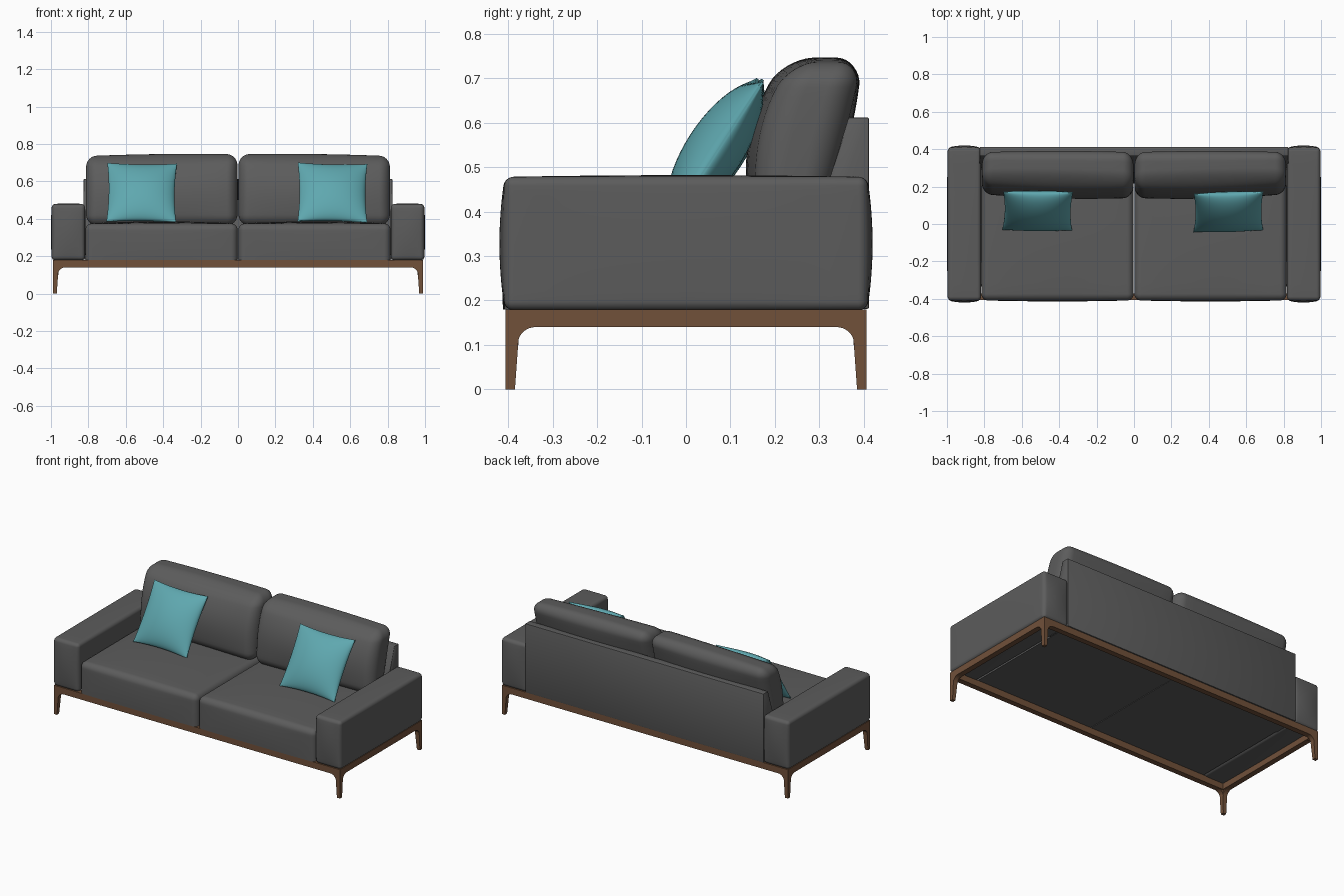
import bpy, bmesh, math
from mathutils import Matrix, Vector

if "Cube" in bpy.data.objects:
    bpy.data.objects.remove(bpy.data.objects["Cube"])


def material(name, rgb):
    m = bpy.data.materials.new(name)
    m.diffuse_color = (*rgb, 1)
    m.use_nodes = True
    m.node_tree.nodes["Principled BSDF"].inputs["Base Color"].default_value = m.diffuse_color
    return m


FABRIC = material("charcoal fabric", (0.107, 0.107, 0.107))
TEAL = material("teal fabric", (0.114, 0.39, 0.43))
WOOD = material("walnut wood", (0.165, 0.082, 0.042))


def finish(name, bm, mat, smooth=True):
    bmesh.ops.recalc_face_normals(bm, faces=bm.faces)
    me = bpy.data.meshes.new(name)
    bm.to_mesh(me)
    bm.free()
    me.materials.append(mat)
    ob = bpy.data.objects.new(name, me)
    bpy.context.collection.objects.link(ob)
    if smooth:
        bpy.ops.object.select_all(action='DESELECT')
        ob.select_set(True)
        bpy.context.view_layer.objects.active = ob
        bpy.ops.object.shade_smooth_by_angle(angle=math.radians(40))
    return ob


def soft_box(name, lo, hi, r, bulge=(0, 0, 0), floor=None, deform=None):
    """Rounded box with bulging faces; floor flattens its underside."""
    seg, k = 20, 4
    lo, hi = Vector(lo), Vector(hi)
    c, h = (lo + hi) / 2, (hi - lo) / 2
    bm = bmesh.new()
    bmesh.ops.create_cube(bm, size=2)
    bmesh.ops.subdivide_edges(bm, edges=bm.edges[:], cuts=seg - 1, use_grid_fill=True)

    def spread(u, half):
        i = round((abs(u)) * seg / 2)
        core, n = half - r, seg // 2 - k
        s = 1 if u >= 0 else -1
        if i <= n:
            return s * core * i / n, 0
        return s * core, s * r * math.tan(math.radians(45) * (i - n) / k)

    for v in bm.verts:
        parts = [spread(v.co[i], h[i]) for i in range(3)]
        p = Vector([a for a, _ in parts])
        d = Vector([b for _, b in parts])
        p += d.normalized() * r
        q = [max(-1, min(1, p[i] / h[i])) for i in range(3)]
        for i in range(3):
            j, m = (i + 1) % 3, (i + 2) % 3
            p[i] += bulge[i] * q[i] * (1 - q[j] ** 2) * (1 - q[m] ** 2)
        p += c
        if floor is not None:
            p.z = max(p.z, floor)
        v.co = deform(p) if deform else p
    return finish(name, bm, FABRIC)


def add_prism(bm, pts_a, pts_b):
    """Solid between two matching outlines."""
    a = [bm.verts.new(p) for p in pts_a]
    b = [bm.verts.new(p) for p in pts_b]
    bm.faces.new(a)
    bm.faces.new(b[::-1])
    for i in range(len(a)):
        j = (i + 1) % len(a)
        bm.faces.new((a[i], b[i], b[j], a[j]))


def add_box(bm, lo, hi):
    ring = [(lo[0], lo[1]), (hi[0], lo[1]), (hi[0], hi[1]), (lo[0], hi[1])]
    add_prism(bm, [(x, y, lo[2]) for x, y in ring], [(x, y, hi[2]) for x, y in ring])


# wooden base frame: four rails
X, Y, Z0, Z1, W = 0.99, 0.406, 0.14, 0.18, 0.034
bm = bmesh.new()
for s in (-1, 1):
    add_box(bm, (-X, min(s * Y, s * (Y - W)), Z0), (X, max(s * Y, s * (Y - W)), Z1))
    add_box(bm, (min(s * X, s * (X - W)), -Y + W, Z0), (max(s * X, s * (X - W)), Y - W, Z1))
finish("base_frame", bm, WOOD, False)

# tapered corner legs with curved brackets along both rails
R = 0.04
arc = [(0.027 + R - R * math.cos(t * math.pi / 16), 0.10 + R * math.sin(t * math.pi / 16))
       for t in range(9)]
bracket = arc + [(0.02, 0.14), (0.02, 0.10)]
for sx, xn in ((-1, "left"), (1, "right")):
    for sy, yn in ((-1, "front"), (1, "back")):
        bm = bmesh.new()

        def corner(dx, dy, z):
            return (sx * (X - dx), sy * (Y - dy), z)

        def square(w, z):
            return [corner(0, 0, z), corner(w, 0, z), corner(w, w, z), corner(0, w, z)]

        add_prism(bm, square(0.021, 0), square(0.031, Z0))
        add_prism(bm, [corner(d, 0, z) for d, z in bracket], [corner(d, 0.029, z) for d, z in bracket])
        add_prism(bm, [corner(0, d, z) for d, z in bracket], [corner(0.029, d, z) for d, z in bracket])
        finish(f"{yn}_{xn}_leg", bm, WOOD)

# sloped back panel
prof = [(0.25, 0.181), (0.412, 0.181), (0.412, 0.612), (0.366, 0.612), (0.325, 0.48)]
bm = bmesh.new()
add_prism(bm, [(-0.825, y, z) for y, z in prof], [(0.825, y, z) for y, z in prof])
bmesh.ops.bevel(bm, geom=bm.edges[:], offset=0.004, segments=2, affect='EDGES', profile=0.5)
finish("back_panel", bm, FABRIC)


def back_shape(p):
    """Lean the cushion back, with a front that curves over at the top."""
    t = (p.z - 0.375) / 0.365
    s = (p.y + 1) / 2
    inner = 1 - abs(p.x) / 0.81
    return p


def lean(p):
    t = max(0, (p.z - 0.375) / 0.365)
    f = (p.y - 0.14) / 0.16                     # 0 at front, 1 at back
    inner = 1 - min(1, abs(p.x) / 0.81)
    front = 0.085 * t ** 3 - 0.02 * inner + 0.018
    back = 0.098 * t
    p.y += front * (1 - f) + back * f
    p.z += 0.010 * inner * t
    return p


for s, n in ((-1, "left"), (1, "right")):
    def span(a, b):
        return min(s * a, s * b), max(s * a, s * b)

    # arm
    a, b = span(0.818, 0.996)
    soft_box(f"{n}_arm", (a, -0.408, 0.178), (b, 0.408, 0.478), 0.02, (0.004, 0.012, 0.004))
    # seat cushion
    a, b = span(0.002, 0.816)
    soft_box(f"{n}_seat", (a, -0.408, 0.13), (b, 0.34, 0.374), 0.035, (0, 0.006, 0.012), floor=0.18)
    # back cushion
    a, b = span(0.005, 0.81)
    soft_box(f"{n}_back_cushion", (a, 0.14, 0.365), (b, 0.30, 0.735), 0.055,
             (0.004, 0.014, 0.006), deform=lean)

# throw pillows: pinched square pads leaning on the back cushions
for n, loc, yaw, roll in (("left", (-0.515, 0.07, 0.539), 0, -0.8),
                          ("right", (0.505, 0.065, 0.539), 2.5, -1.5)):
    N, S = 24, 0.186
    bm = bmesh.new()
    bmesh.ops.create_cube(bm, size=2)
    bmesh.ops.subdivide_edges(bm, edges=bm.edges[:], cuts=N - 1, use_grid_fill=True)
    for v in bm.verts:
        u, w, k = v.co
        u, w = math.sin(u * math.pi / 2), math.sin(w * math.pi / 2)
        thick = 0.003 + 0.062 * (max(0, (1 - u * u) * (1 - w * w))) ** 0.6
        v.co = (S * u * (1 - 0.055 * (1 - w * w)), S * w * (1 - 0.055 * (1 - u * u)), k * thick)
    m = (Matrix.Translation(loc) @ Matrix.Rotation(math.radians(yaw), 4, 'Z')
         @ Matrix.Rotation(math.radians(57), 4, 'X') @ Matrix.Rotation(math.radians(roll), 4, 'Z'))
    bm.transform(m)
    finish(f"{n}_throw_pillow", bm, TEAL)
